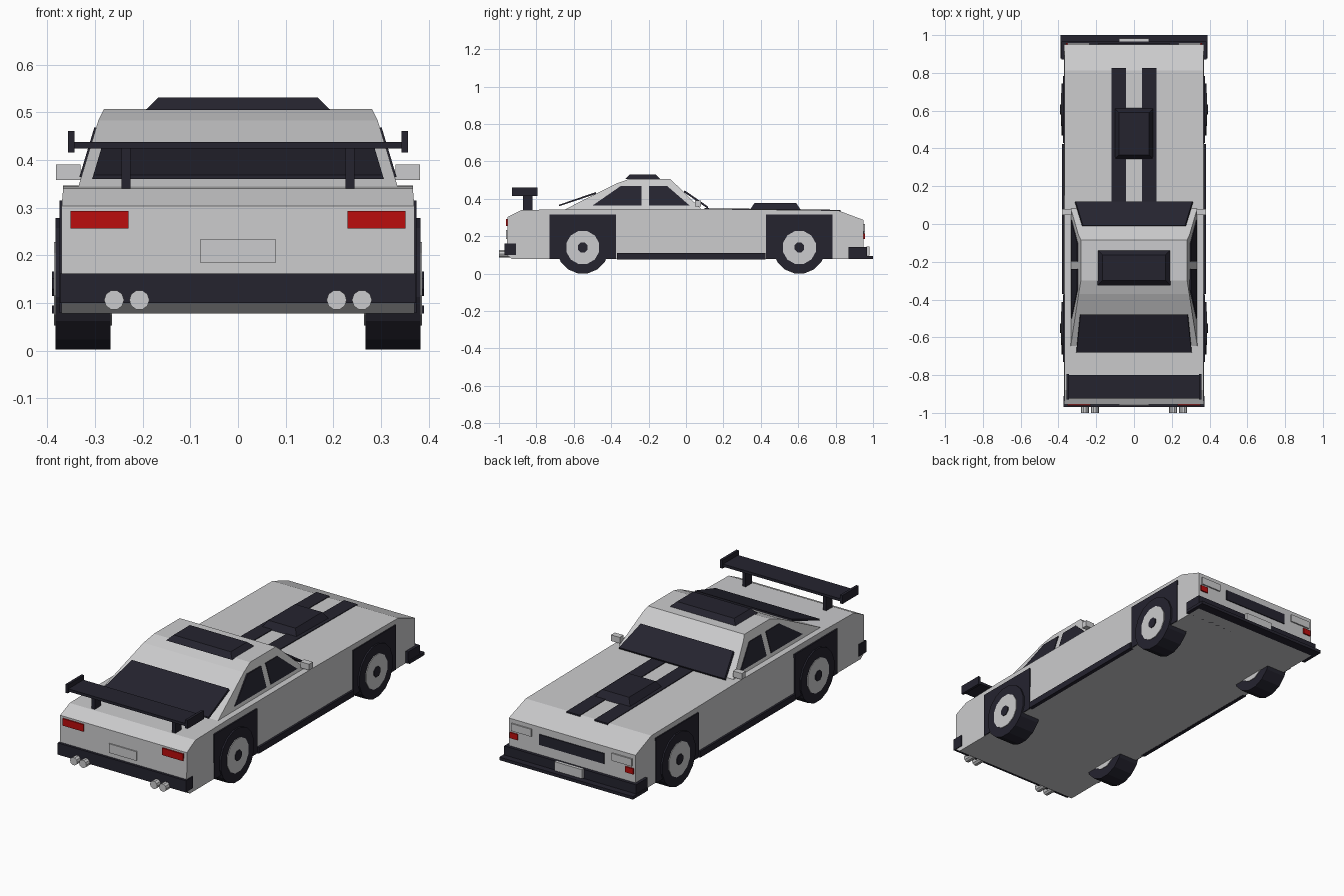
import bpy, bmesh, math
from mathutils import Matrix

if "Cube" in bpy.data.objects:
    bpy.data.objects.remove(bpy.data.objects["Cube"])


def material(name, color):
    m = bpy.data.materials.new(name)
    m.diffuse_color = (*color, 1)
    m.use_nodes = True
    m.node_tree.nodes["Principled BSDF"].inputs["Base Color"].default_value = m.diffuse_color
    return m


SILVER = material("silver_paint", (0.60, 0.60, 0.61))
DARK = material("dark_trim", (0.018, 0.017, 0.028))
RED = material("red_lamp", (0.50, 0.004, 0.004))


def finish(name, bm, mat):
    bmesh.ops.recalc_face_normals(bm, faces=bm.faces)
    me = bpy.data.meshes.new(name)
    bm.to_mesh(me)
    bm.free()
    me.materials.append(mat)
    ob = bpy.data.objects.new(name, me)
    bpy.context.collection.objects.link(ob)
    return ob


def loft(name, ring_a, ring_b, mat):
    """Solid between two matching rings of points."""
    bm = bmesh.new()
    a = [bm.verts.new(p) for p in ring_a]
    b = [bm.verts.new(p) for p in ring_b]
    bm.faces.new(a)
    bm.faces.new(b[::-1])
    n = len(a)
    for i in range(n):
        j = (i + 1) % n
        bm.faces.new((a[i], b[i], b[j], a[j]))
    return finish(name, bm, mat)


def across(name, profile, width, mat):
    """Side profile (y, z) spanning the car; width(z) is the half width."""
    return loft(name, [(-width(z), y, z) for y, z in profile],
                [(width(z), y, z) for y, z in profile], mat)


def box(name, x, y, z, mat, top=0.0):
    """Box from ranges; top shrinks the upper face."""
    def ring(h, t):
        return [(x[0] + t, y[0] + t, h), (x[1] - t, y[0] + t, h),
                (x[1] - t, y[1] - t, h), (x[0] + t, y[1] - t, h)]
    return loft(name, ring(z[0], 0), ring(z[1], top), mat)


def pair(name, x, y, z, mat):
    for side, s in (("left", -1), ("right", 1)):
        box(f"{side}_{name}", sorted((s * x[0], s * x[1])), y, z, mat)


def cylinder(name, center, r, depth, sides, axis, mat):
    bm = bmesh.new()
    bmesh.ops.create_cone(bm, cap_ends=True, segments=sides, radius1=r, radius2=r, depth=depth)
    turn = Matrix.Rotation(math.pi / sides, 4, 'Z')
    rot = Matrix.Rotation(math.pi / 2, 4, 'Y' if axis == 'x' else 'X')
    bmesh.ops.transform(bm, matrix=Matrix.Translation(center) @ rot @ turn, verts=bm.verts)
    return finish(name, bm, mat)


# Main body
across("body", [(-0.93, 0.078), (-0.957, 0.10), (-0.955, 0.303), (-0.88, 0.34), (-0.6, 0.345),
                (0.1, 0.346), (0.813, 0.338), (0.95, 0.287), (0.95, 0.078)],
       lambda z: 0.37 if z < 0.32 else 0.367, SILVER)


# Cabin, narrowing towards the roof
def cabin_w(z):
    return 0.335 - 0.302 * (z - 0.344) if z < 0.49 else 0.281


across("cabin", [(-0.65, 0.342), (-0.37, 0.483), (-0.30, 0.507), (-0.085, 0.507),
                 (-0.06, 0.483), (0.085, 0.342)], cabin_w, SILVER)

# Windscreen and rear window panels
across("windscreen", [(-0.012, 0.436), (-0.008, 0.446), (0.119, 0.358), (0.115, 0.349)],
       lambda z: 0.27 + 0.44 * (0.446 - z), DARK)
across("rear_window", [(-0.48, 0.427), (-0.48, 0.437), (-0.68, 0.368), (-0.68, 0.36)],
       lambda z: 0.283 + 0.3 * (0.437 - z), DARK)

# Side windows
panes = {"rear_side_window": [(-0.50, 0.364), (-0.35, 0.468), (-0.237, 0.468), (-0.237, 0.364)],
         "front_side_window": [(-0.198, 0.364), (-0.198, 0.468), (-0.10, 0.468), (0.02, 0.364)]}
for name, pts in panes.items():
    for side, s in (("left", -1), ("right", 1)):
        loft(f"{side}_{name}", [(s * (cabin_w(z) - 0.003), y, z) for y, z in pts],
             [(s * (cabin_w(z) + 0.004), y, z) for y, z in pts], DARK)

# Scoops and bonnet stripes
box("roof_scoop", (-0.193, 0.193), (-0.325, -0.137), (0.505, 0.531), DARK, 0.026)
box("hood_scoop", (-0.105, 0.105), (0.34, 0.615), (0.338, 0.378), DARK, 0.026)
for side, s in (("left", -1), ("right", 1)):
    x0, x1 = sorted((s * 0.042, s * 0.12))
    loft(f"{side}_hood_stripe", [(x0, 0.1, 0.343), (x1, 0.1, 0.343), (x1, 0.825, 0.333), (x0, 0.825, 0.333)],
         [(x0, 0.1, 0.35), (x1, 0.1, 0.35), (x1, 0.825, 0.341), (x0, 0.825, 0.341)], DARK)

# Wheels with arch panels
for end, y in (("rear", -0.552), ("front", 0.606)):
    pair(f"{end}_arch_panel", (0.36, 0.375), (y - 0.178, y + 0.178), (0.079, 0.315), DARK)
    for side, s in (("left", -1), ("right", 1)):
        n = f"{side}_{end}"
        cylinder(f"{n}_tyre", (s * 0.3255, y, 0.14), 0.141, 0.115, 16, 'x', DARK)
        cylinder(f"{n}_rim", (s * 0.3255, y, 0.14), 0.091, 0.122, 12, 'x', SILVER)
        cylinder(f"{n}_hub", (s * 0.3275, y, 0.14), 0.028, 0.126, 8, 'x', DARK)

# Skirts, bumpers and splitter
pair("side_skirt", (0.36, 0.381), (-0.37, 0.424), (0.077, 0.11), DARK)
box("rear_bumper", (-0.374, 0.374), (-0.97, -0.91), (0.10, 0.162), DARK)
box("front_bumper", (-0.385, 0.385), (0.87, 0.967), (0.08, 0.142), DARK)
box("front_splitter", (-0.39, 0.39), (0.875, 1.0), (0.078, 0.094), DARK)

# Lamps, grille and plates
pair("tail_lamp", (0.23, 0.352), (-0.962, -0.95), (0.256, 0.293), RED)
pair("headlamp", (0.235, 0.352), (0.945, 0.957), (0.226, 0.265), SILVER)
pair("front_marker_lamp", (0.315, 0.36), (0.945, 0.957), (0.186, 0.216), RED)
box("grille", (-0.19, 0.19), (0.945, 0.955), (0.195, 0.25), DARK)
box("rear_plate", (-0.08, 0.08), (-0.962, -0.95), (0.185, 0.233), SILVER)
box("front_plate", (-0.08, 0.08), (0.965, 0.982), (0.098, 0.146), SILVER)

# Exhaust pipes
for i, x in enumerate((-0.26, -0.207, 0.207, 0.26)):
    cylinder(f"exhaust_pipe_{i + 1}", (x, -0.96, 0.106), 0.021, 0.08, 10, 'y', SILVER)

# Door mirrors
pair("door_mirror", (0.331, 0.382), (0.048, 0.08), (0.358, 0.39), SILVER)

# Rear wing
box("wing_blade", (-0.35, 0.35), (-0.925, -0.80), (0.424, 0.438), DARK)
pair("wing_end_plate", (0.343, 0.357), (-0.93, -0.795), (0.416, 0.461), DARK)
pair("wing_post", (0.226, 0.245), (-0.872, -0.82), (0.335, 0.428), DARK)
